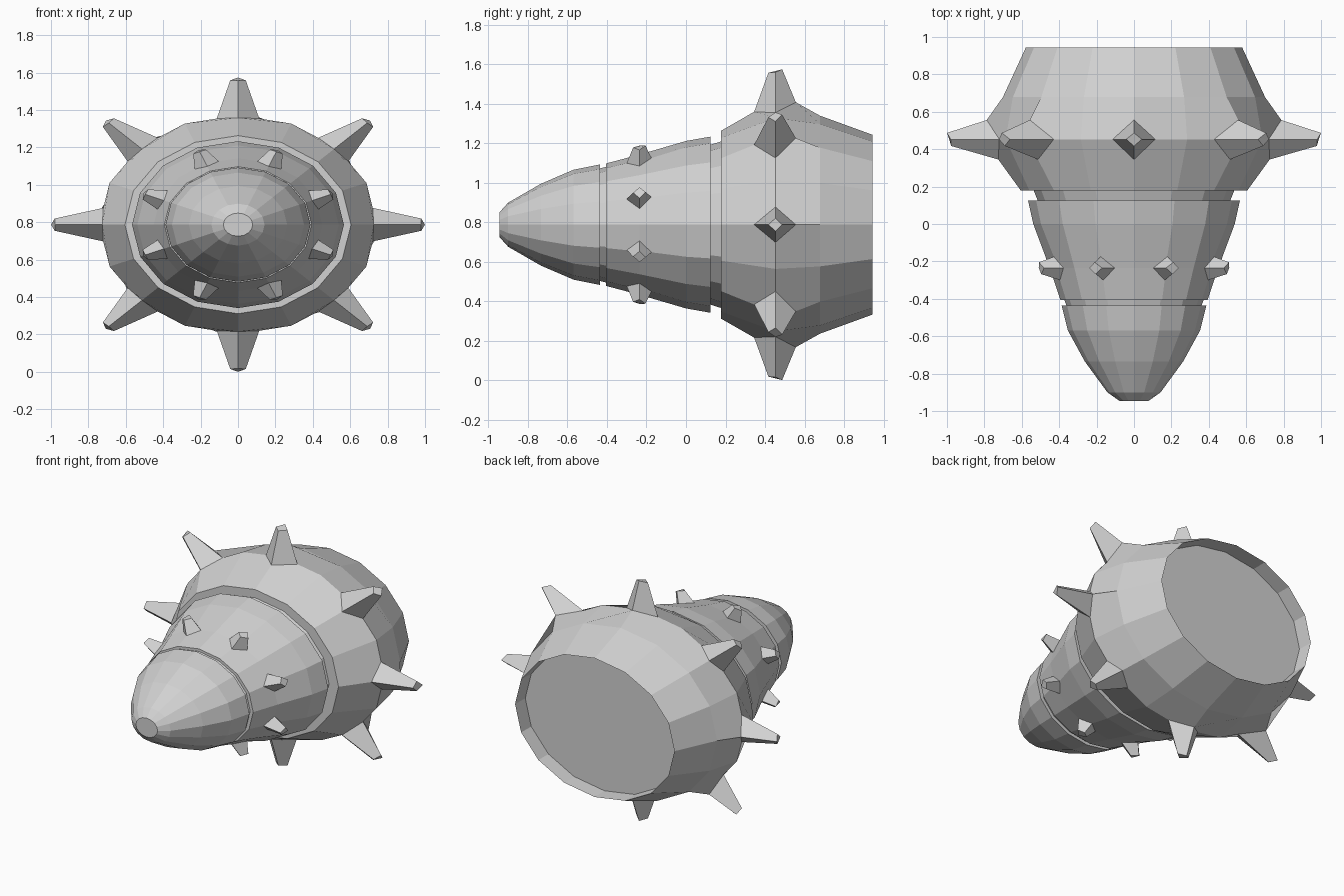
import bpy, bmesh, math
from mathutils import Vector

if "Cube" in bpy.data.objects:
    bpy.data.objects.remove(bpy.data.objects["Cube"])

SEG = 16          # sides of every ring
WIDE = 1.27       # rings are wider than tall
AXIS_Z = 0.787    # height of the long axis

steel = bpy.data.materials.new("grey_steel")
steel.diffuse_color = (0.64, 0.64, 0.64, 1)
steel.use_nodes = True
steel.node_tree.nodes["Principled BSDF"].inputs["Base Color"].default_value = steel.diffuse_color


def ring_point(y, r, k):
    """Corner k of an elliptical ring, relative to the long axis."""
    a = 2 * math.pi * k / SEG
    return Vector((WIDE * r * math.cos(a), y, r * math.sin(a)))


def diamond(y, r, k, t, dy_front, dy_back, f_front, f_side, f_back):
    """Four points around a ring corner: front, next side, back, previous side."""
    c = ring_point(y, r, k)
    front, back = c * f_front, c * f_back
    front.y, back.y = y - dy_front, y + dy_back
    sides = []
    for d in (1, -1):
        s = c.lerp(ring_point(y, r, k + d), t) * f_side
        s.y = y
        sides.append(s)
    return [front, sides[0], back, sides[1]]


def shell(name, profile, cap_front=False, cap_back=False, spikes=None):
    """Faceted shell along y; spikes grow out of every second corner of one ring."""
    bm = bmesh.new()
    new = lambda p: bm.verts.new(p + Vector((0, 0, AXIS_Z)))
    rings, bases = [], {}
    for i, (y, r) in enumerate(profile):
        row = []
        for k in range(SEG):
            if spikes and i == spikes["ring"] and k % 2 == spikes["first"]:
                base = [new(p) for p in diamond(y, r, k, *spikes["base"])]
                tip = [new(p) for p in diamond(y, r, k, *spikes["tip"])]
                for j in range(4):
                    n = (j + 1) % 4
                    bm.faces.new((base[j], base[n], tip[n], tip[j]))
                bm.faces.new(tip)
                bases[i, k] = base
                row.append(None)
            else:
                row.append(new(ring_point(y, r, k)))
        rings.append(row)

    def corner(i, k, pair):
        # a spiked corner is replaced by the two base points on this panel
        k %= SEG
        if (i, k) in bases:
            return [bases[i, k][j] for j in pair]
        return [rings[i][k]]

    for i in range(len(profile) - 1):
        for k in range(SEG):
            bm.faces.new(corner(i, k, (2, 1)) + corner(i, k + 1, (3, 2))
                         + corner(i + 1, k + 1, (0, 3)) + corner(i + 1, k, (1, 0)))
    if cap_front:
        bm.faces.new(rings[0])
    if cap_back:
        bm.faces.new(rings[-1])
    bmesh.ops.recalc_face_normals(bm, faces=bm.faces)
    mesh = bpy.data.meshes.new(name)
    bm.to_mesh(mesh)
    bm.free()
    mesh.materials.append(steel)
    obj = bpy.data.objects.new(name, mesh)
    bpy.context.collection.objects.link(obj)
    return obj


# blunt nose, ending in the front groove
shell("nose", [(-0.945, 0.062), (-0.9, 0.112), (-0.735, 0.207), (-0.57, 0.278),
               (-0.435, 0.305), (-0.435, 0.285), (-0.405, 0.293)], cap_front=True)

# middle section with small spikes, ending in the rear groove
shell("middle_section", [(-0.405, 0.293), (-0.405, 0.31), (-0.235, 0.355), (0, 0.424),
                         (0.125, 0.446), (0.125, 0.405), (0.178, 0.422)],
      spikes={"ring": 2, "first": 1,
              "base": (0.4, 0.065, 0.06, 0.95, 1.0, 1.03),
              "tip": (0.18, 0.033, 0.03, 1.19, 1.205, 1.22)})

# large rear section with long spikes and a recessed back plate
shell("rear_section", [(0.178, 0.422), (0.178, 0.476), (0.453, 0.585),
                       (0.678, 0.552), (0.945, 0.455), (0.845, 0.452)], cap_back=True,
      spikes={"ring": 2, "first": 0,
              "base": (0.4, 0.108, 0.103, 0.977, 1.0, 1.06),
              "tip": (0.11, 0.036, 0.034, 1.315, 1.33, 1.345)})
